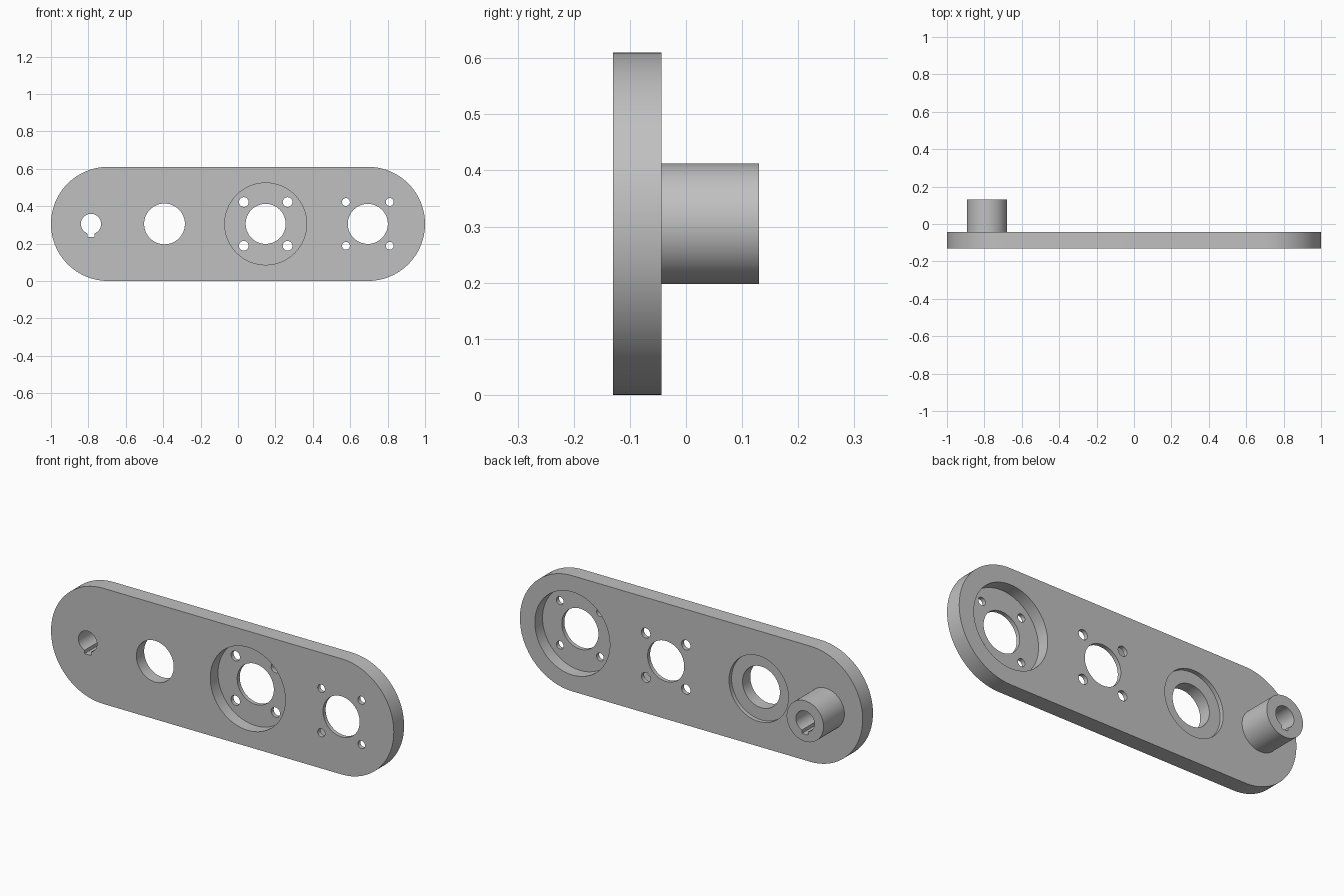
import bpy, bmesh, math

if "Cube" in bpy.data.objects:
    bpy.data.objects.remove(bpy.data.objects["Cube"], do_unlink=True)

# Main dimensions
FRONT, BACK, HUB_END = -0.13, -0.044, 0.13
R = 0.305                      # end radius, also the height of the hole axis
STEP = (BACK - FRONT) / 4      # shallow counterbore depth and pocket floor
OVER = 0.05                    # cutter overshoot

steel = bpy.data.materials.new("steel_grey")
steel.use_nodes = True
steel.diffuse_color = (0.53, 0.53, 0.53, 1)
steel.node_tree.nodes["Principled BSDF"].inputs["Base Color"].default_value = (0.53, 0.53, 0.53, 1)


def arc(cx, cz, r, a0, a1, n):
    """Points of an arc in the xz plane, angles in degrees, ends included."""
    return [(cx + r * math.cos(math.radians(a0 + (a1 - a0) * i / n)),
             cz + r * math.sin(math.radians(a0 + (a1 - a0) * i / n))) for i in range(n + 1)]


def prism(name, outline, y0, y1):
    """Extrude an xz outline from y0 to y1."""
    bm = bmesh.new()
    face = bm.faces.new([bm.verts.new((x, y0, z)) for x, z in outline])
    ext = bmesh.ops.extrude_face_region(bm, geom=[face])
    verts = [v for v in ext["geom"] if isinstance(v, bmesh.types.BMVert)]
    bmesh.ops.translate(bm, verts=verts, vec=(0, y1 - y0, 0))
    bmesh.ops.recalc_face_normals(bm, faces=bm.faces)
    mesh = bpy.data.meshes.new(name)
    bm.to_mesh(mesh)
    bm.free()
    mesh.materials.append(steel)
    obj = bpy.data.objects.new(name, mesh)
    bpy.context.collection.objects.link(obj)
    return obj


def disc(name, x, z, r, y0, y1, n=64):
    return prism(name, arc(x, z, r, 0, 360, n)[:-1], y0, y1)


def combine(target, tool, operation):
    """Apply a boolean and remove the tool object."""
    tool.hide_render = True
    mod = target.modifiers.new("boolean", 'BOOLEAN')
    mod.operation, mod.solver, mod.object = operation, 'EXACT', tool
    bpy.context.view_layer.objects.active = target
    bpy.ops.object.modifier_apply(modifier=mod.name)
    bpy.data.objects.remove(tool, do_unlink=True)


def cut(x, z, r, y0, y1, n=64):
    combine(plate, disc("cutter", x, z, r, y0, y1, n), 'DIFFERENCE')


# Rounded plate with the hub standing on its back
side = 1 - R
plate = prism("arm_plate_with_hub",
              arc(side, R, R, -90, 90, 48) + arc(-side, R, R, 90, 270, 48), FRONT, BACK)
HUB_X = -0.786
combine(plate, disc("hub", HUB_X, R, 0.1075, BACK - 0.03, HUB_END), 'UNION')

# Keyed bore through plate and hub
bore_r, key_half, key_z = 0.054, 0.018, R - 0.069
gap = math.degrees(math.asin(key_half / bore_r))
keyed = arc(HUB_X, R, bore_r, -90 + gap, 270 - gap, 56)
keyed += [(HUB_X - key_half, key_z), (HUB_X + key_half, key_z)]
combine(plate, prism("keyed_bore", keyed, FRONT - OVER, HUB_END + OVER), 'DIFFERENCE')

# Plain hole with a shallow counterbore at the back
cut(-0.393, R, 0.109, FRONT - OVER, BACK + OVER)
cut(-0.393, R, 0.173, BACK - STEP, BACK + OVER)

# Two motor mounts: deep pocket, centre hole and four screw holes
for x, screw_r, y0, y1 in ((0.148, 0.026, FRONT - OVER, BACK - STEP),
                           (0.694, 0.021, FRONT + STEP, BACK + OVER)):
    cut(x, R, 0.219, y0, y1)
    cut(x, R, 0.107, FRONT - OVER, BACK + OVER)
    for sx in (-1, 1):
        for sz in (-1, 1):
            cut(x + sx * 0.117, R + sz * 0.117, screw_r, FRONT - OVER, BACK + OVER, 24)

# Smooth curved walls, crisp rims
bpy.ops.object.select_all(action='DESELECT')
plate.select_set(True)
bpy.context.view_layer.objects.active = plate
bpy.ops.object.shade_smooth_by_angle(angle=math.radians(30))
